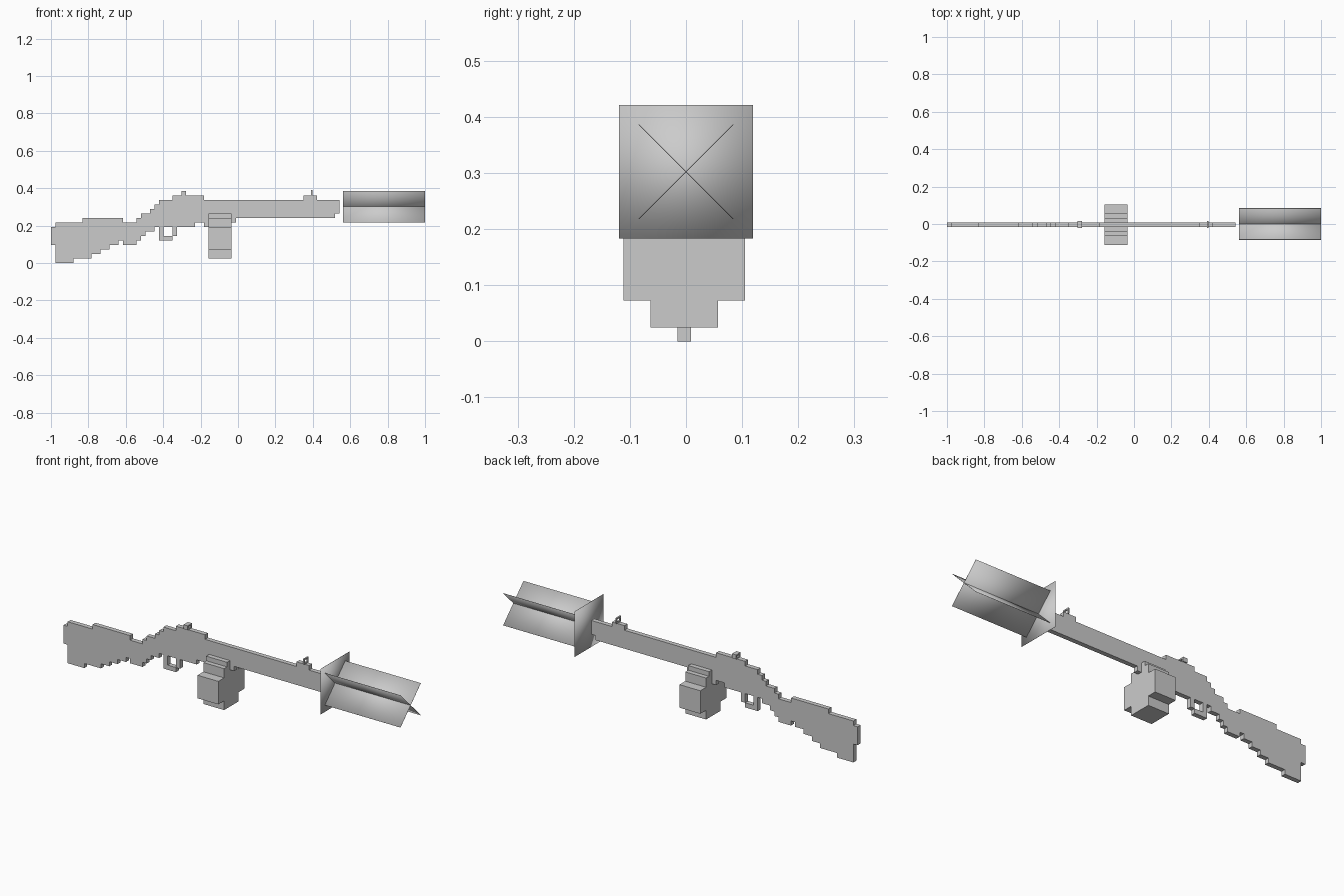
import bpy
import bmesh
from math import radians
from mathutils import Matrix, Vector

V = 0.0241          # one block of the grid
MID_Y = -0.003      # centre plane of the body

if "Cube" in bpy.data.objects:
    bpy.data.objects.remove(bpy.data.objects["Cube"], do_unlink=True)

grey = bpy.data.materials.new("plain grey")
grey.use_nodes = True
colour = (0.6, 0.6, 0.6, 1)
grey.diffuse_color = colour
grey.node_tree.nodes["Principled BSDF"].inputs["Base Color"].default_value = colour


def finish(name, bm, smooth=False):
    bmesh.ops.recalc_face_normals(bm, faces=bm.faces[:])
    mesh = bpy.data.meshes.new(name)
    bm.to_mesh(mesh)
    bm.free()
    mesh.materials.append(grey)
    for face in mesh.polygons:
        face.use_smooth = smooth
    obj = bpy.data.objects.new(name, mesh)
    bpy.context.collection.objects.link(obj)
    return obj


def add_profile(bm, points, axis, start, depth):
    """Extrude a closed outline along one axis."""
    face = bm.faces.new([bm.verts.new(p) for p in points])
    new = bmesh.ops.extrude_face_region(bm, geom=[face])["geom"]
    shift = Vector((0, 0, 0))
    shift[axis] = depth
    moved = [g for g in new if isinstance(g, bmesh.types.BMVert)]
    bmesh.ops.translate(bm, verts=moved, vec=shift)


def stepped(runs):
    """Turn (end, level) runs into corner points of a stair line."""
    points, start = [], 0
    for end, level in runs:
        points += [(start, level), (end, level)]
        start = end
    return points


def body_points(pairs):
    return [(-1 + x * V, MID_Y - V / 2, z * V) for x, z in pairs]


# Stock, receiver and barrel as one stepped slab
upper = stepped([(1, 8), (7, 9), (16, 10), (19, 9), (20, 10), (22, 11),
                 (23, 12), (24, 13), (27, 14), (34, 15), (56, 14),
                 (59, 15), (64, 14)])
lower = stepped([(1, 4), (5, 0), (9, 1), (11, 2), (13, 3), (15, 4), (16, 5),
                 (19, 4), (20, 5), (21, 6), (23, 7), (32, 8), (34, 9),
                 (40, 8), (41, 9), (63, 10), (64, 11)])
bm = bmesh.new()
add_profile(bm, body_points(upper + lower[::-1]), 1, 0, V)
finish("stock_and_barrel", bm)

# Trigger guard
bm = bmesh.new()
guard = [(24, 8), (24, 5), (27, 5), (27, 6), (28, 6), (28, 8),
         (27, 8), (27, 6), (25, 6), (25, 8)]
add_profile(bm, body_points(guard), 1, 0, V)
finish("trigger_guard", bm)

# Ammunition box with a stepped cross-section
bm = bmesh.new()
half = [(2.5, 1), (2.5, 3), (4.5, 3), (4.5, 8), (2.5, 8), (2.5, 10),
        (1.5, 10), (1.5, 11)]
section = half + [(-y, z) for y, z in reversed(half)]
x0 = -1 + 35 * V
add_profile(bm, [(x0, MID_Y + y * V, z * V) for y, z in section], 0, 0, 5 * V)
finish("ammunition_box", bm)


# Square ring sights
def sight(name, x, length, height):
    bm = bmesh.new()
    w, t, base = 0.018, 0.007, 15 * V
    for y, z, wide, tall in ((-w + t / 2, height / 2, t, height),
                             (w - t / 2, height / 2, t, height),
                             (0, t / 2, 2 * w - 2 * t, t),
                             (0, height - t / 2, 2 * w - 2 * t, t)):
        place = Matrix.Translation((x, MID_Y + y, base + z))
        bmesh.ops.create_cube(bm, size=1, matrix=place @ Matrix.Diagonal((length, wide, tall, 1)))
    finish(name, bm)


sight("rear_sight", -1 + 29.5 * V, V, 0.023)
sight("front_sight", 0.395, 0.008, 0.029)


# Muzzle flash: softly shaded thin sheets
def sheet(name, x, size, angle):
    bm = bmesh.new()
    bmesh.ops.create_cube(bm, size=1, matrix=Matrix.Translation((x, 0, 0.302))
                          @ Matrix.Rotation(radians(angle), 4, 'X')
                          @ Matrix.Diagonal((*size, 1)))
    finish(name, bm, True)


sheet("flash_disc", 0.562, (0.001, 0.238, 0.238), 0)
for label, angle in (("a", 45), ("b", -45)):
    sheet("flash_blade_" + label, 0.781, (0.438, 0.238, 0.001), angle)
